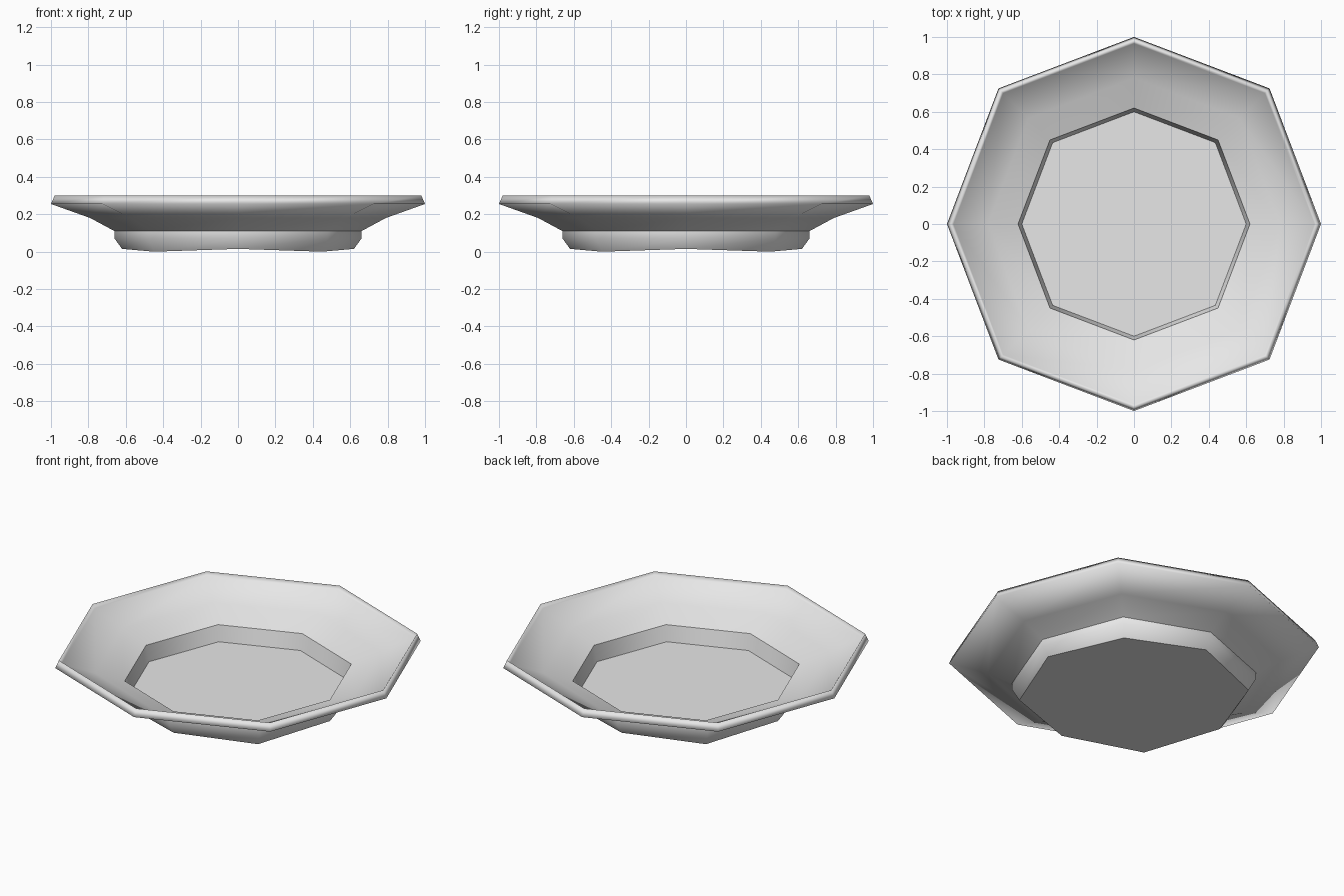
import bpy, bmesh, math

if "Cube" in bpy.data.objects:
    bpy.data.objects.remove(bpy.data.objects["Cube"])

# Single pale grey glaze
glaze = bpy.data.materials.new("pale_grey")
glaze.diffuse_color = (0.8, 0.8, 0.8, 1)
glaze.use_nodes = True
glaze.node_tree.nodes["Principled BSDF"].inputs["Base Color"].default_value = glaze.diffuse_color

SIDES = 8
DIAGONAL = 1.025   # diagonal corners sit slightly further out

# Profile from underside centre to inner floor: radius, height, sharp ring
profile = [
    (0.62, 0.015, True),    # base edge
    (0.66, 0.07, False),    # foot wall
    (0.66, 0.11, True),     # foot meets flange
    (0.79, 0.18, False),    # flange underside
    (1.00, 0.255, False),   # outer rim
    (0.98, 0.30, False),    # rim top
    (0.965, 0.278, False),  # inner lip
    (0.78, 0.205, False),   # flange upper side
    (0.62, 0.145, True),    # well edge
    (0.60, 0.05, True),     # well floor edge
]

bm = bmesh.new()
rings = []
for n, (r, z, sharp) in enumerate(profile):
    ring = []
    for i in range(SIDES):
        a = math.tau * i / SIDES
        rad = r * (DIAGONAL if i % 2 else 1)
        # base dips a little at the diagonal corners
        h = 0.0 if n == 0 and i % 2 else z
        ring.append(bm.verts.new((rad * math.cos(a), rad * math.sin(a), h)))
    rings.append(ring)

# Walls between successive rings, then base and well floor
for low, high in zip(rings, rings[1:]):
    for i in range(SIDES):
        j = (i + 1) % SIDES
        bm.faces.new((low[i], low[j], high[j], high[i])).smooth = True
bm.faces.new(list(reversed(rings[0])))
bm.faces.new(rings[-1])

# Crisp edges around the foot and the well
for ring, (r, z, sharp) in zip(rings, profile):
    if sharp:
        for i in range(SIDES):
            bm.edges.get((ring[i], ring[(i + 1) % SIDES])).smooth = False

bmesh.ops.recalc_face_normals(bm, faces=bm.faces)
mesh = bpy.data.meshes.new("octagonal_plate")
bm.to_mesh(mesh)
bm.free()
mesh.materials.append(glaze)
plate = bpy.data.objects.new("octagonal_plate", mesh)
bpy.context.collection.objects.link(plate)
